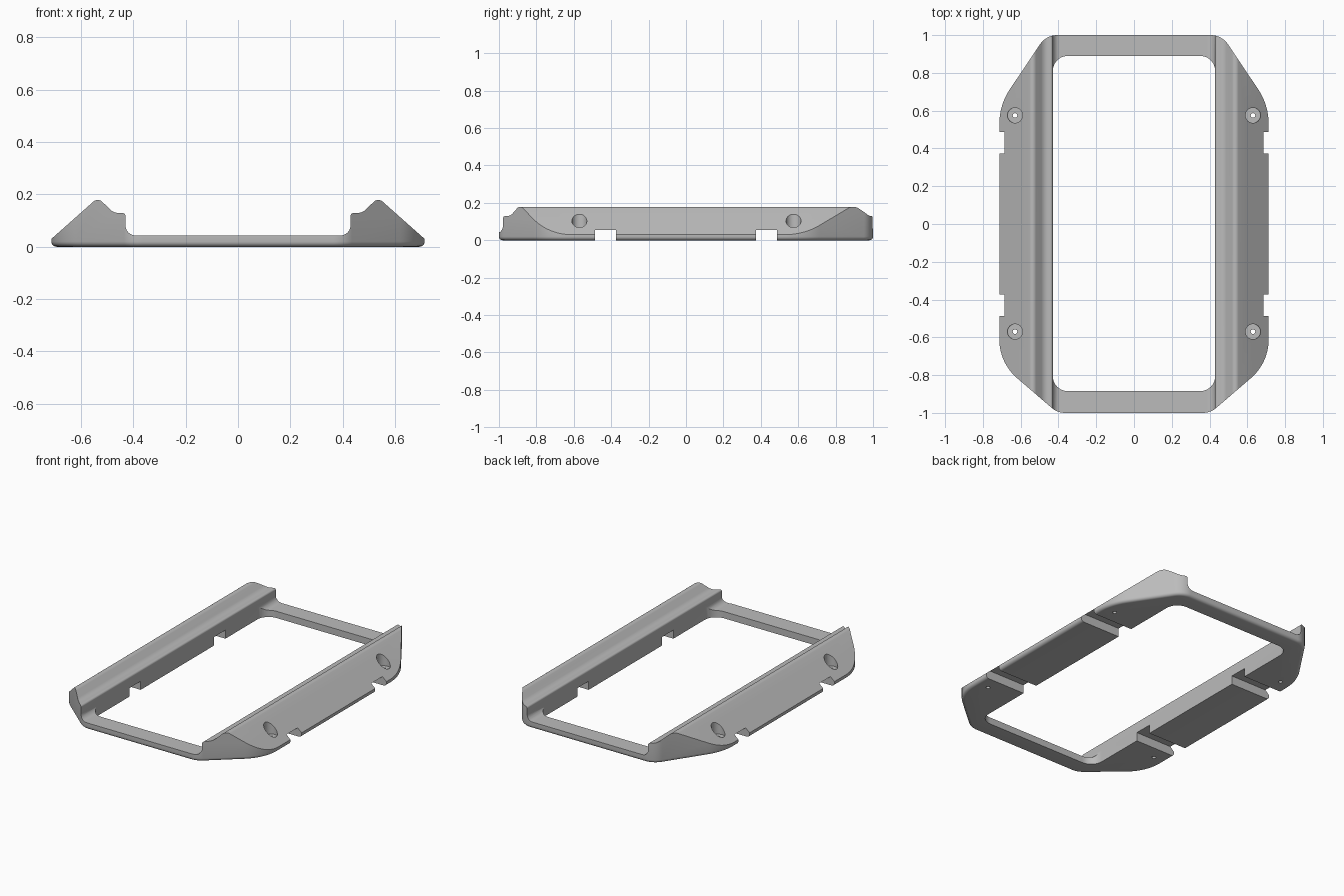
import bpy, bmesh, math
from mathutils import Vector

cube = bpy.data.objects.get("Cube")
if cube:
    bpy.data.objects.remove(cube, do_unlink=True)

grey = bpy.data.materials.new("satin grey")
grey.use_nodes = True
colour = (0.5, 0.5, 0.5, 1)
grey.diffuse_color = colour
grey.node_tree.nodes["Principled BSDF"].inputs["Base Color"].default_value = colour


def rounded(corners, steps=10):
    """Closed outline from (x, y, radius) corners, each filleted by an arc."""
    out = []
    for i, (x, y, r) in enumerate(corners):
        p = Vector((x, y))
        if r == 0:
            out.append(p)
            continue
        a = (Vector(corners[i - 1][:2]) - p).normalized()
        b = (Vector(corners[(i + 1) % len(corners)][:2]) - p).normalized()
        half = a.angle(b) / 2
        centre = p + (a + b).normalized() * (r / math.sin(half))
        start = p + a * (r / math.tan(half)) - centre
        end = p + b * (r / math.tan(half)) - centre
        sweep = start.angle_signed(end)
        for k in range(steps + 1):
            t = sweep * k / steps
            c, s = math.cos(-t), math.sin(-t)
            out.append(centre + Vector((start.x * c - start.y * s, start.x * s + start.y * c)))
    return out


def mirrored(half):
    return half + [(-x, y, r) for x, y, r in reversed(half)]


def prism(name, outline, place, lo, hi, soft=0):
    """Extrude an outline from lo to hi; soft rounds the edges of the lo face."""
    bm = bmesh.new()
    rings = [(lo, 0), (hi, 0)]
    if soft:
        angles = [math.pi / 2 * k / 5 for k in range(6)]
        rings = [(lo + soft * (1 - math.cos(a)), soft * (1 - math.sin(a))) for a in angles] + [(hi, 0)]
    n = len(outline)
    loops = []
    for level, inset in rings:
        loop = []
        for i, p in enumerate(outline):
            t = (outline[(i + 1) % n] - outline[i - 1]).normalized()
            q = p + Vector((t.y, -t.x)) * inset
            loop.append(bm.verts.new(place(q.x, q.y, level)))
        loops.append(loop)
    for a, b in zip(loops, loops[1:]):
        for i in range(n):
            j = (i + 1) % n
            bm.faces.new((a[i], a[j], b[j], b[i]))
    bm.faces.new(loops[0])
    bm.faces.new(loops[-1])
    bmesh.ops.recalc_face_normals(bm, faces=bm.faces)
    mesh = bpy.data.meshes.new(name)
    bm.to_mesh(mesh)
    bm.free()
    mesh.materials.append(grey)
    ob = bpy.data.objects.new(name, mesh)
    bpy.context.collection.objects.link(ob)
    return ob


def upright(x, y, level):
    return (x, y, level)


def lengthwise(x, z, level):
    return (x, level, z)


def combine(target, tool, operation):
    mod = target.modifiers.new("cut", 'BOOLEAN')
    mod.operation, mod.solver, mod.object = operation, 'EXACT', tool
    bpy.context.view_layer.objects.active = target
    bpy.ops.object.modifier_apply(modifier=mod.name)
    bpy.data.objects.remove(tool, do_unlink=True)


# Side rails and low cross bars: one cross-section running front to back
section = mirrored([
    (0.39, 0.043, 0), (0.43, 0.043, 0.039), (0.43, 0.129, 0.012), (0.475, 0.129, 0.05),
    (0.535, 0.188, 0.025), (0.722, 0.022, 0.012), (0.705, -0.01, 0)])
frame = prism("docking_frame", rounded(section), lengthwise, -1.1, 1.1)

# Plan outline: chamfered ends with a soft lower edge
plan = mirrored([(0.465, 1.0, 0.11), (0.713, 0.63, 0.33), (0.713, -0.735, 0.27), (0.405, -1.0, 0.11)])
combine(frame, prism("plan", rounded(plan, 14), upright, 0, 0.4, 0.02), 'INTERSECT')

# Central opening
opening = mirrored([(0.43, 0.89, 0.08), (0.43, -0.885, 0.08)])
combine(frame, prism("opening", rounded(opening), upright, -0.2, 0.5), 'DIFFERENCE')

# Strap slots under both rails
for y in (-0.43, 0.43):
    slot = [Vector(p) for p in ((-1, -0.1), (1, -0.1), (1, 0.055), (-1, 0.055))]
    combine(frame, prism("slot", slot, lengthwise, y - 0.057, y + 0.057), 'DIFFERENCE')

# Countersunk screw holes
for x in (-0.63, 0.63):
    for y in (-0.57, 0.575):
        for r_low, r_high, lo, hi in ((0.012, 0.012, -0.1, 0.3), (0.012, 0.04, 0.035, 0.058),
                                      (0.04, 0.04, 0.058, 0.3)):
            bpy.ops.mesh.primitive_cone_add(vertices=32, radius1=r_low, radius2=r_high,
                                            depth=hi - lo, location=(x, y, (lo + hi) / 2))
            combine(frame, bpy.context.object, 'DIFFERENCE')

bpy.ops.object.select_all(action='DESELECT')
frame.select_set(True)
bpy.context.view_layer.objects.active = frame
bpy.ops.object.shade_smooth_by_angle(angle=math.radians(30))
